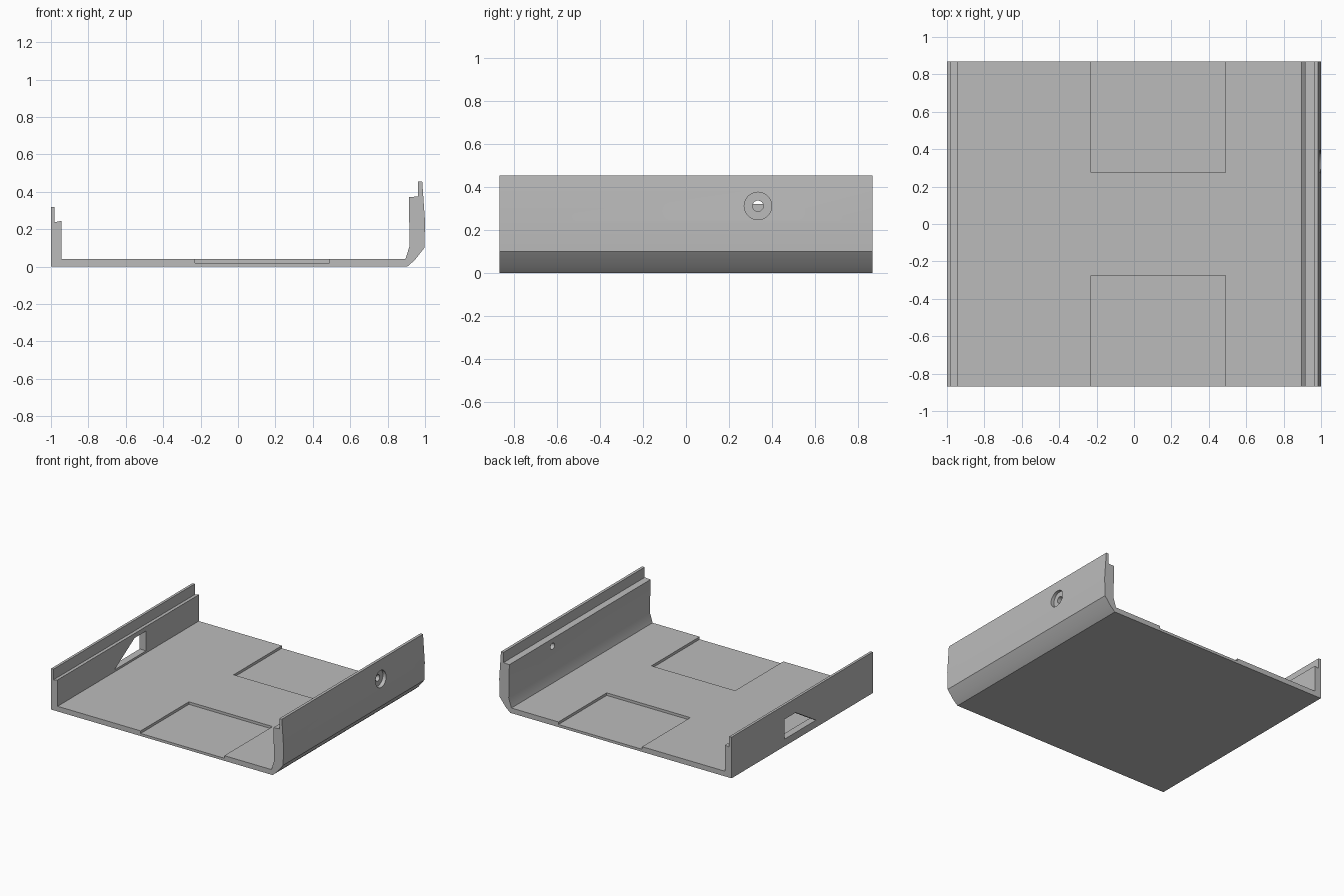
import bpy
import bmesh
import math
from mathutils import Matrix, Vector

if "Cube" in bpy.data.objects:
    bpy.data.objects.remove(bpy.data.objects["Cube"], do_unlink=True)

HALF_DEPTH = 0.868

grey = bpy.data.materials.new("plain grey")
grey.use_nodes = True
grey.diffuse_color = (0.5, 0.5, 0.5, 1)
grey.node_tree.nodes["Principled BSDF"].inputs["Base Color"].default_value = (0.5, 0.5, 0.5, 1)


def add_object(name, bm):
    bmesh.ops.recalc_face_normals(bm, faces=bm.faces)
    mesh = bpy.data.meshes.new(name)
    bm.to_mesh(mesh)
    bm.free()
    mesh.materials.append(grey)
    obj = bpy.data.objects.new(name, mesh)
    bpy.context.collection.objects.link(obj)
    return obj


def extrude_outline(name, points, direction):
    bm = bmesh.new()
    face = bm.faces.new([bm.verts.new(p) for p in points])
    geom = bmesh.ops.extrude_face_region(bm, geom=[face])["geom"]
    moved = [g for g in geom if isinstance(g, bmesh.types.BMVert)]
    bmesh.ops.translate(bm, verts=moved, vec=Vector(direction))
    # the source face stays as the first cap
    return add_object(name, bm)


def box(name, low, high):
    (x0, y0, z0), (x1, y1, z1) = low, high
    corners = [(x0, y0, z0), (x1, y0, z0), (x1, y1, z0), (x0, y1, z0)]
    return extrude_outline(name, corners, (0, 0, z1 - z0))


def side_cylinder(name, radius, x0, x1, y, z):
    bm = bmesh.new()
    place = Matrix.Translation(((x0 + x1) / 2, y, z)) @ Matrix.Rotation(math.pi / 2, 4, "Y")
    bmesh.ops.create_cone(bm, cap_ends=True, segments=40, radius1=radius,
                          radius2=radius, depth=x1 - x0, matrix=place)
    return add_object(name, bm)


def cut(target, cutter):
    cutter.hide_render = True
    mod = target.modifiers.new("cut", "BOOLEAN")
    mod.operation = "DIFFERENCE"
    mod.solver = "EXACT"
    mod.object = cutter
    bpy.context.view_layer.objects.active = target
    bpy.ops.object.modifier_apply(modifier=mod.name)
    bpy.data.objects.remove(cutter, do_unlink=True)


# Tray section: floor, low stepped wall, tall stepped wall with slanted foot
section = [
    (-1, 0), (0.905, 0), (0.945, 0.035), (0.996, 0.1), (1, 0.24), (0.985, 0.455),
    (0.963, 0.455), (0.963, 0.375), (0.913, 0.372), (0.918, 0.112), (0.895, 0.04),
    (-0.945, 0.04), (-0.945, 0.245), (-0.98, 0.237), (-0.98, 0.32), (-1, 0.32),
]
tray = extrude_outline("tray", [(x, -HALF_DEPTH, z) for x, z in section],
                       (0, 2 * HALF_DEPTH, 0))

# Shallow floor pockets, open at the front and back edges
for side in (-1, 1):
    near, far = sorted((side * 0.275, side * 0.95))
    cut(tray, box("pocket_cutter", (-0.23, near, 0.02), (0.49, far, 0.1)))

# Slanted window in the low wall
window = [(-0.17, 0.056), (0.22, 0.056), (0.22, 0.21), (0.08, 0.21)]
cut(tray, extrude_outline("window_cutter", [(-1.1, y, z) for y, z in window], (0.25, 0, 0)))

# Screw hole with a round recess in the tall wall
cut(tray, side_cylinder("recess_cutter", 0.064, 0.968, 1.1, 0.335, 0.312))
cut(tray, side_cylinder("hole_cutter", 0.025, 0.8, 1.1, 0.335, 0.312))

# Smooth the gentle bends, keep the corners sharp
bpy.ops.object.select_all(action="DESELECT")
tray.select_set(True)
bpy.context.view_layer.objects.active = tray
bpy.ops.object.shade_smooth_by_angle(angle=math.radians(30))
